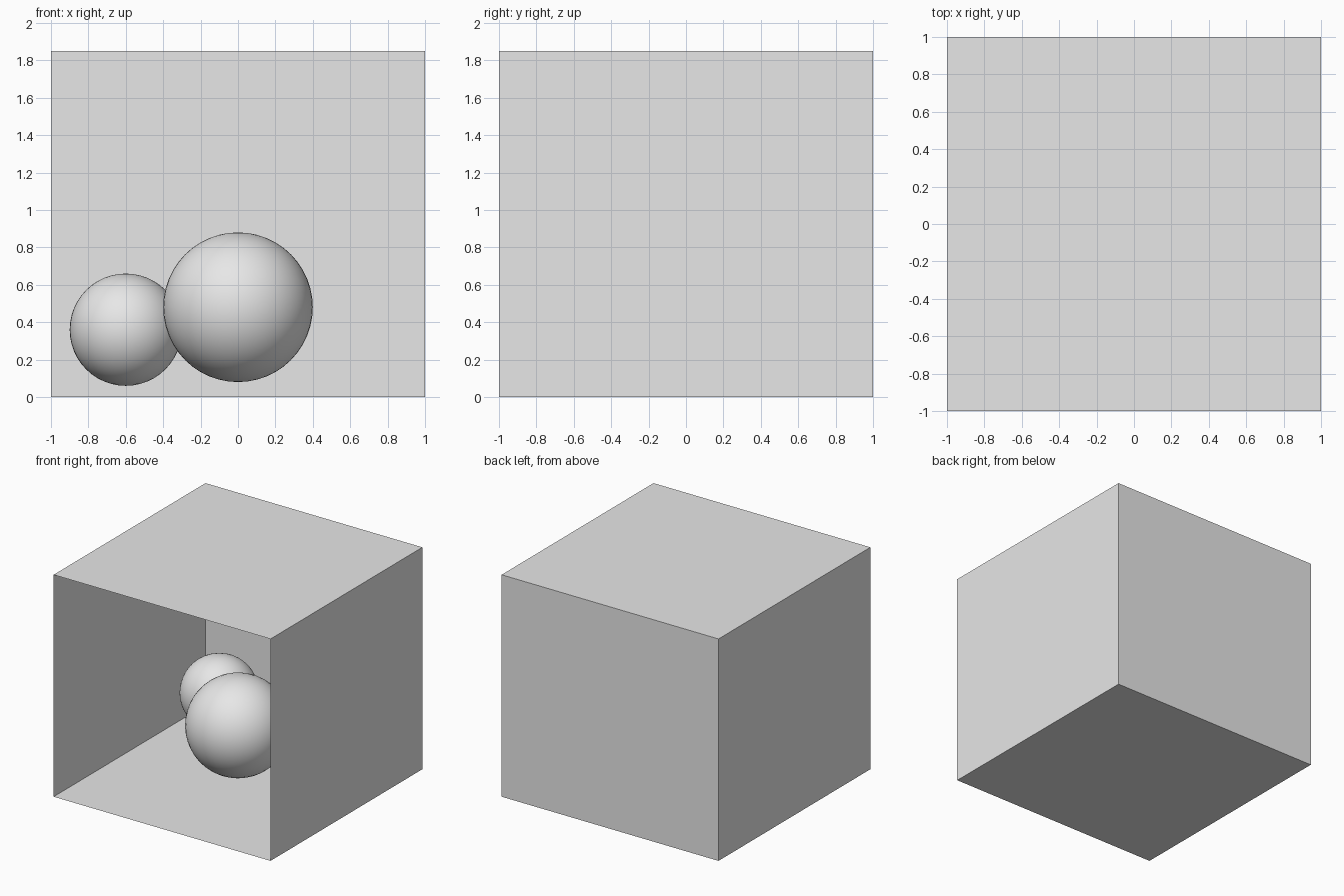
import bpy
import bmesh
from mathutils import Vector

HEIGHT = 1.85

cube = bpy.data.objects.get("Cube")
if cube:
    bpy.data.objects.remove(cube, do_unlink=True)

# Single plain grey for everything
grey = bpy.data.materials.new("light_grey")
grey.use_nodes = True
grey.diffuse_color = (0.8, 0.8, 0.8, 1)
grey.node_tree.nodes["Principled BSDF"].inputs["Base Color"].default_value = grey.diffuse_color


def add_object(name, bm, location):
    mesh = bpy.data.meshes.new(name)
    bm.to_mesh(mesh)
    bm.free()
    mesh.materials.append(grey)
    obj = bpy.data.objects.new(name, mesh)
    obj.location = location
    bpy.context.collection.objects.link(obj)
    return obj


# Room: thin-walled box with the front left open
bm = bmesh.new()
bmesh.ops.create_cube(bm, size=2)
bmesh.ops.scale(bm, vec=Vector((1, 1, HEIGHT / 2)), verts=bm.verts)
front = [f for f in bm.faces if f.normal.y < -0.9]
bmesh.ops.delete(bm, geom=front, context='FACES_ONLY')
add_object("open_room", bm, (0, 0, HEIGHT / 2))


# Two smooth balls floating just above the floor
def add_ball(name, radius, location):
    bm = bmesh.new()
    bmesh.ops.create_uvsphere(bm, u_segments=48, v_segments=24, radius=radius)
    for face in bm.faces:
        face.smooth = True
    add_object(name, bm, location)


add_ball("large_ball", 0.4, (0, 0, 0.48))
add_ball("small_ball", 0.3, (-0.6, 0.61, 0.36))
